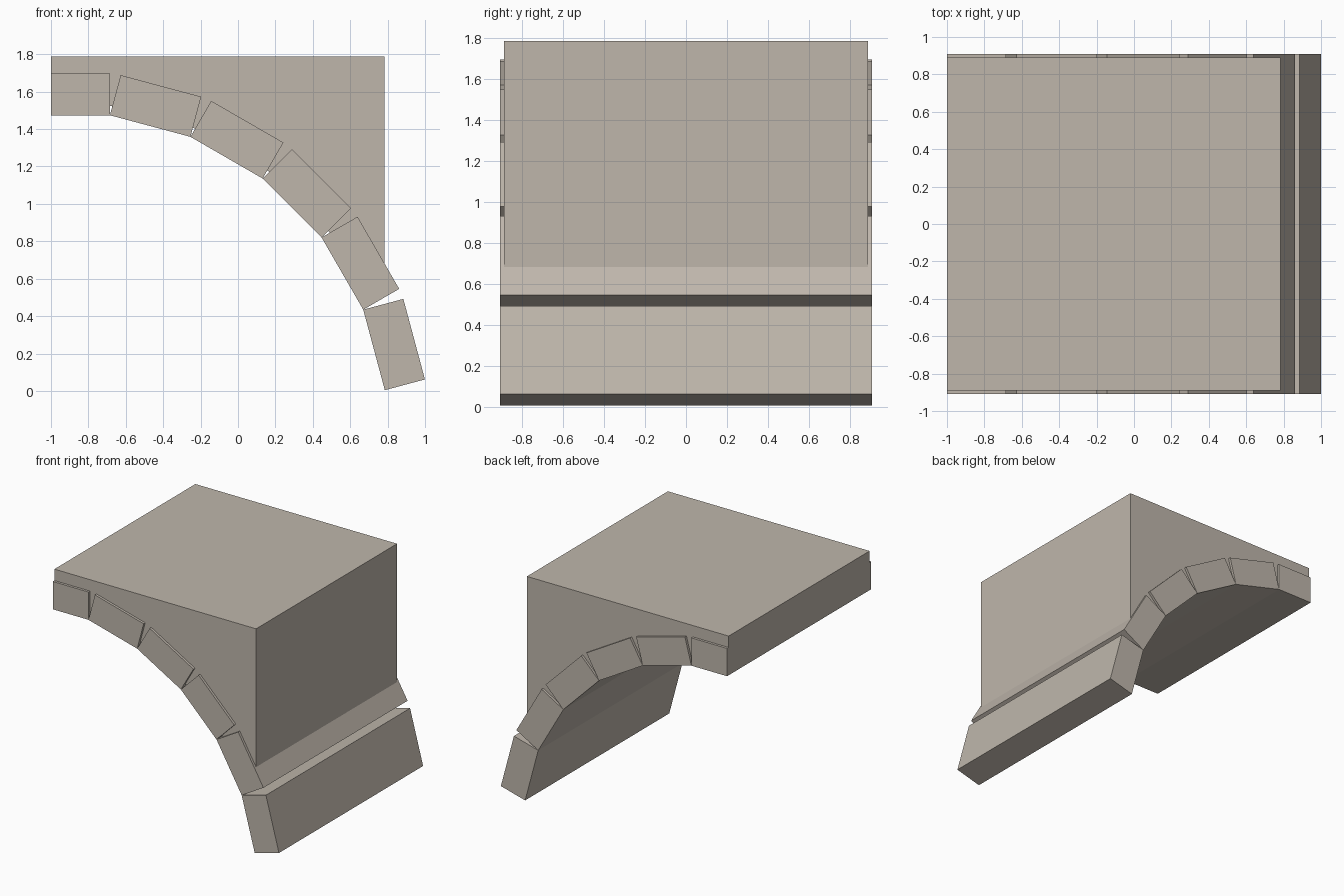
import bpy, bmesh, math

if "Cube" in bpy.data.objects:
    bpy.data.objects.remove(bpy.data.objects["Cube"])

stone = bpy.data.materials.new("warm grey stone")
stone.diffuse_color = (0.52, 0.47, 0.41, 1)
stone.use_nodes = True
stone.node_tree.nodes["Principled BSDF"].inputs["Base Color"].default_value = stone.diffuse_color


def extrude_profile(name, pts, half_depth):
    """Prism with an XZ profile, centred on y = 0."""
    bm = bmesh.new()
    face = bm.faces.new([bm.verts.new((x, -half_depth, z)) for x, z in pts])
    ext = bmesh.ops.extrude_face_region(bm, geom=[face])
    moved = [v for v in ext["geom"] if isinstance(v, bmesh.types.BMVert)]
    bmesh.ops.translate(bm, verts=moved, vec=(0, 2 * half_depth, 0))
    bmesh.ops.recalc_face_normals(bm, faces=bm.faces)
    mesh = bpy.data.meshes.new(name)
    bm.to_mesh(mesh)
    bm.free()
    mesh.materials.append(stone)
    obj = bpy.data.objects.new(name, mesh)
    bpy.context.collection.objects.link(obj)
    return obj


LENGTH, THICK = 0.4457, 0.222
x, z = 0.785, 0.004
soffit = []

# Arch blocks: each turned 15 degrees further, meeting at their inner edges
for i in range(6):
    a = math.radians(15 * (i + 1))
    nx, nz = math.cos(a), math.sin(a)          # outward normal
    length = LENGTH
    if i == 5:
        a = math.radians(90)
    x2, z2 = x - math.sin(a) * length, z + math.cos(a) * length
    if i == 5:                                 # flat half block at the crown
        nx, nz = 0, 1
        x2, z2 = -1.0, z
    extrude_profile(f"arch_block_{i + 1}",
                    [(x, z), (x2, z2), (x2 + nx * THICK, z2 + nz * THICK),
                     (x + nx * THICK, z + nz * THICK)], 0.91)
    # wall underside runs just inside the blocks
    b = math.radians(15 * (i + 1) + 7.5)
    soffit.append((x2 + math.cos(b) * 0.05 if i < 5 else -1.0,
                   z2 + math.sin(b) * 0.05))
    x, z = x2, z2

# Wall above the arch, slightly narrower than the blocks
extrude_profile("spandrel_wall",
                [(-1.0, 1.787), (0.783, 1.787), (0.783, 0.58)] + soffit[1:], 0.89)
